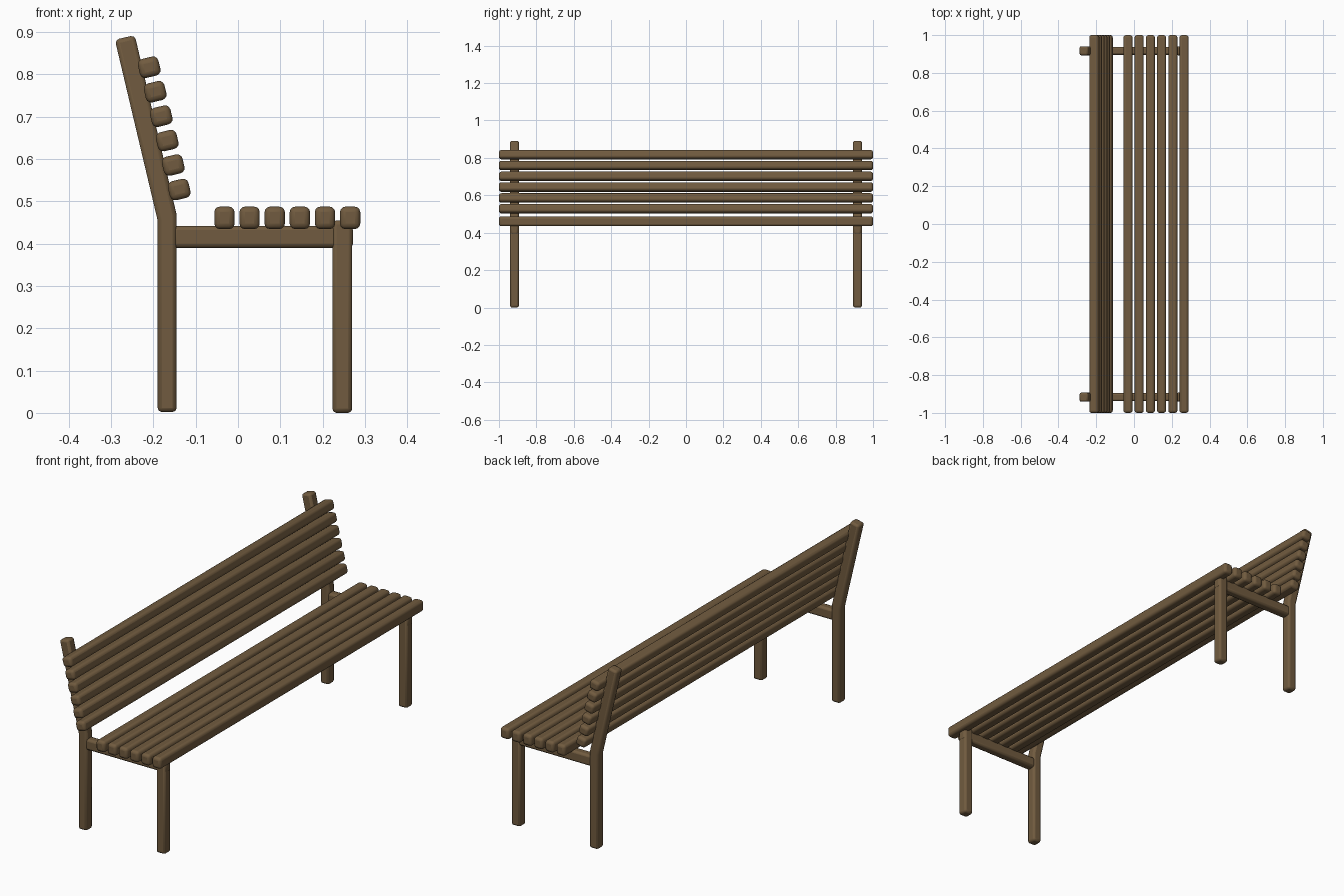
import bpy, bmesh, math
from mathutils import Vector

if "Cube" in bpy.data.objects:
    bpy.data.objects.remove(bpy.data.objects["Cube"])

wood = bpy.data.materials.new("brown wood")
wood.diffuse_color = (0.165, 0.105, 0.05, 1)
wood.use_nodes = True
wood.node_tree.nodes["Principled BSDF"].inputs["Base Color"].default_value = wood.diffuse_color


def finish(name, bm, bevel=0.01, segments=2):
    bmesh.ops.recalc_face_normals(bm, faces=bm.faces[:])
    me = bpy.data.meshes.new(name)
    bm.to_mesh(me)
    bm.free()
    me.materials.append(wood)
    ob = bpy.data.objects.new(name, me)
    bpy.context.collection.objects.link(ob)
    mod = ob.modifiers.new("rounded edges", "BEVEL")
    mod.width = bevel
    mod.segments = segments
    mod.limit_method = 'ANGLE'
    mod.angle_limit = math.radians(40)
    bpy.context.view_layer.objects.active = ob
    ob.select_set(True)
    bpy.ops.object.shade_smooth_by_angle(angle=math.radians(35))
    ob.select_set(False)
    return ob


def prism(name, profile, y0, y1, bevel=0.01, segments=2):
    """Extrude an x-z profile along y."""
    bm = bmesh.new()
    face = bm.faces.new([bm.verts.new((x, y0, z)) for x, z in profile])
    ext = bmesh.ops.extrude_face_region(bm, geom=[face])
    bmesh.ops.translate(bm, vec=(0, y1 - y0, 0),
                        verts=[v for v in ext["geom"] if isinstance(v, bmesh.types.BMVert)])
    return finish(name, bm, bevel, segments)


def slat(name, cx, cz, w, h, tilt=0.0):
    u = Vector((math.cos(tilt), math.sin(tilt))) * w / 2
    v = Vector((-math.sin(tilt), math.cos(tilt))) * h / 2
    c = Vector((cx, cz))
    prism(name, [c - u - v, c + u - v, c + u + v, c - u + v], -1, 1, 0.013, 3)


# Side frames: bent back leg, front leg and seat rail
for side, label in ((-1, "near"), (1, "far")):
    y = side * 0.917
    prism(f"back_leg_{label}", [(-0.19, 0.002), (-0.145, 0.002), (-0.145, 0.468),
                                (-0.244, 0.893), (-0.291, 0.882), (-0.19, 0.455)],
          y - 0.024, y + 0.024)
    prism(f"front_leg_{label}", [(0.223, 0.0), (0.27, 0.0), (0.27, 0.455), (0.223, 0.455)],
          y - 0.024, y + 0.024)
    prism(f"seat_rail_{label}", [(-0.155, 0.39), (0.272, 0.39), (0.272, 0.442), (-0.155, 0.442)],
          y - 0.021, y + 0.021)

# Seat and backrest slats
for i in range(6):
    slat(f"seat_slat_{i + 1}", -0.032 + i * 0.0594, 0.461, 0.048, 0.053)
    slat(f"back_slat_{i + 1}", -0.139 - i * 0.0142, 0.528 + i * 0.0578, 0.05, 0.046,
         math.radians(13.5))
